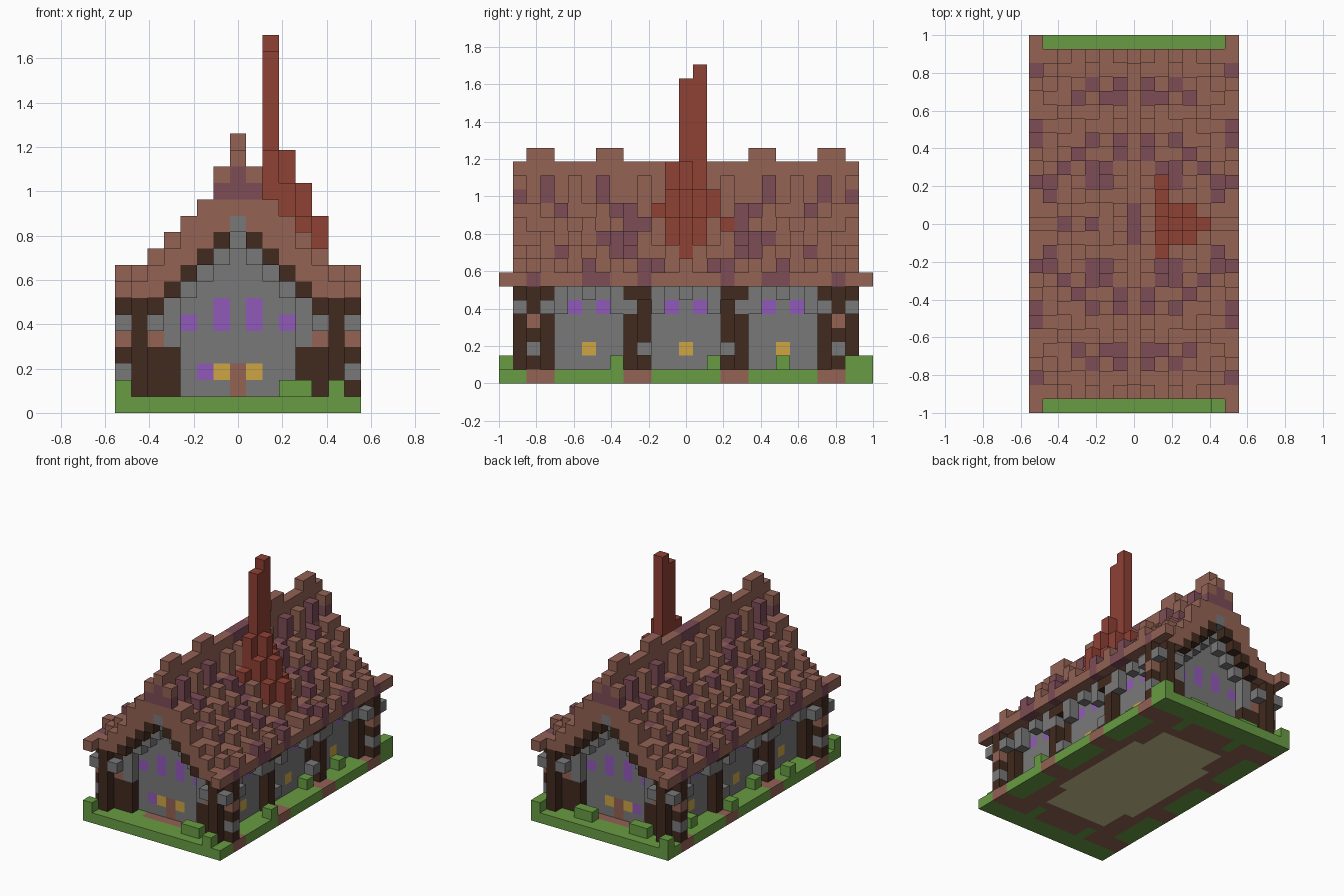
import bpy
import bmesh

cube = bpy.data.objects.get("Cube")
if cube:
    bpy.data.objects.remove(cube, do_unlink=True)

S = 2 / 27  # edge of one block


def linear(c):
    c /= 255
    return c / 12.92 if c <= 0.04045 else ((c + 0.055) / 1.055) ** 2.4


PALETTE = {
    "grass": (104, 156, 67),
    "roof_brown": (147, 98, 84),
    "roof_plum": (124, 76, 86),
    "stone_grey": (121, 121, 121),
    "dark_timber": (65, 42, 31),
    "window_violet": (145, 90, 184),
    "lamp_yellow": (205, 166, 67),
    "brick_red": (143, 65, 53),
    "floor_tan": (205, 195, 146),
}
names = list(PALETTE)
materials = []
for name, rgb in PALETTE.items():
    m = bpy.data.materials.new(name)
    m.use_nodes = True
    col = [linear(c) for c in rgb] + [1]
    m.diffuse_color = col
    bsdf = m.node_tree.nodes["Principled BSDF"]
    bsdf.inputs["Base Color"].default_value = col
    bsdf.inputs["Roughness"].default_value = 0.9
    materials.append(m)

blocks = {}  # (i, j, k) -> (part, colour)


def put(part, colour, i, j, k):
    blocks[i, j, k] = (part, colour)


def column(part, colour, i, j, k0, k1):
    for k in range(k0, k1 + 1):
        put(part, colour, i, j, k)


def mirrored(i, j):
    return {(a, b) for a in (i, -i) for b in (j, -j)}


# Ground slab with paved wall footings and an inner floor
for i in range(-7, 8):
    for j in range(-13, 14):
        a, b = abs(i), abs(j)
        colour = "grass"
        if (a <= 5 and b <= 9) or (b in (3, 4, 10, 11) and a >= 4) or (a <= 2 and b <= 11):
            colour = "roof_brown"
        if (a <= 3 and b <= 8) or (a <= 4 and b <= 5):
            colour = "floor_tan"
        put("ground", colour, i, j, 0)

# Side walls with windows and low lamps, corbelled out under the eaves
for s in (-1, 1):
    for j in range(-10, 11):
        column("side_walls", "stone_grey", s * 5, j, 1, 6)
        if abs(j) in (1, 6, 8):
            put("side_walls", "window_violet", s * 5, j, 5)
        else:
            put("side_walls", "stone_grey", s * 6, j, 6)
        if abs(j) in (2, 5, 9):
            put("side_walls", "stone_grey", s * 6, j, 5)
        if abs(j) in (0, 7):
            put("side_walls", "lamp_yellow", s * 5, j, 2)

# Gable walls set back between the posts, with windows, lamps and a door
for s in (-1, 1):
    for i in range(-4, 5):
        a = abs(i)
        column("gable_walls", "stone_grey", i, s * 10, 1, 11 - a)
        # stone steps and rake beam under the roof overhang
        column("gable_walls", "stone_grey", i, s * 11, 10 - a, 11 - a)
        put("rake_beams", "dark_timber", i, s * 12, 11 - a)
        if a == 1:
            column("gable_walls", "window_violet", i, s * 10, 5, 6)
            put("gable_walls", "lamp_yellow", i, s * 10, 2)
        if a == 3:
            put("gable_walls", "window_violet", i, s * 10, 5)
        if a == 4:
            column("gable_walls", "stone_grey", i, s * 11, 4, 6)
            column("gable_walls", "dark_timber", i, s * 11, 1, 3)
    column("gable_walls", "roof_brown", 0, s * 10, 1, 2)
    put("gable_walls", "window_violet", -2, s * 10, 2)
    put("gable_walls", "stone_grey", 0, s * 12, 11)

# Cross-shaped corner posts with stones set into the angles
for ci, cj in mirrored(6, 11):
    si, sj = (1 if ci > 0 else -1), (1 if cj > 0 else -1)
    for di, dj in ((0, 0), (1, 0), (-1, 0), (0, 1), (0, -1)):
        column("corner_posts", "dark_timber", ci + di, cj + dj, 1, 6)
    for di, dj in ((1, 1), (1, -1), (-1, 1)):
        put("corner_posts", "stone_grey", ci + di * si, cj + dj * sj, 5)
    for di in (1, -1):
        put("corner_posts", "roof_brown", ci + di * si, cj, 4)
    put("corner_posts", "stone_grey", ci + si, cj, 2)

# Middle side posts
for i, j in mirrored(6, 4):
    si, inner_j = (1 if i > 0 else -1), (3 if j > 0 else -3)
    column("middle_posts", "dark_timber", i, j, 1, 6)
    column("middle_posts", "dark_timber", i - si, inner_j, 1, 6)
    put("middle_posts", "dark_timber", i, inner_j, 6)
    put("middle_posts", "stone_grey", i, inner_j, 2)
    put("middle_posts", "stone_grey", i, j, 5)

# Grass tufts
for i, j in ((-7, -13), (3, -12), (4, -12), (6, -13), (7, -5), (6, 2), (6, 7),
             (7, 12), (7, 13), (-7, 13), (-3, 12), (-4, 12), (-7, 3), (-6, -2),
             (-7, -6), (-6, 8), (2, 12), (3, 12)):
    put("grass_tufts", "grass", i, j, 1)

# Stepped roof with raised shingles and plum patches
PLUM = {(7, 11), (7, 7), (7, 6), (7, 3), (6, 3), (5, 0), (3, 0), (0, 0), (0, 1), (3, 3),
        (3, 4), (4, 5), (3, 6), (4, 9), (3, 10), (2, 9), (1, 10), (1, 9), (1, 6), (1, 5),
        (2, 4), (2, 3), (5, 4), (6, 2)}
for i in range(-7, 8):
    a = abs(i)
    for j in range(-12, 13):
        b = abs(j)
        low = max(12 - a, 7)
        top = max(13 - a, 7)
        if a == 0:
            top = 16 if b in (5, 6, 10, 11) else 15
        elif (b == 12 and a < 4) or (b < 12 and (a * 5 + b * 3) % 7 < 3):
            top = 8 if a == 7 else 14 - a + (a == 1)
        column("roof", "roof_brown", i, j, low, top)
        if (a, b) in PLUM:
            column("roof", "roof_plum", i, j, max(low, top - 1), top)
        if b == 12 and a <= 1:
            put("roof", "roof_plum", i, j, 13)
            put("roof", "roof_plum" if a == 0 else "roof_brown", i, j, 14)
for i, j in mirrored(7, 13):
    put("roof", "roof_brown", i, j, 7)

# Chimney stack with stepped base: (i, j) -> top block
CHIMNEY = {(2, -2): 12, (2, -1): 15, (2, 0): 21, (2, 1): 22, (2, 2): 13, (2, 3): 11,
           (3, -1): 13, (3, 0): 15, (3, 1): 13, (4, -1): 11, (4, 0): 13, (4, 1): 11,
           (5, 0): 11}
for (i, j), top in CHIMNEY.items():
    for k in range(top + 1, 16):
        blocks.pop((i, j, k), None)
    column("chimney", "brick_red", i, j, max(13 - i, 9), top)
blocks.pop((3, 3, 11), None)

# Turn the blocks of each part into one mesh made of exposed faces only
AXES = ((1, 0, 0), (0, 1, 0), (0, 0, 1))
for part in dict.fromkeys(p for p, c in blocks.values()):
    bm = bmesh.new()
    verts = {}

    def corner(p):
        if p not in verts:
            verts[p] = bm.verts.new(((p[0] - 0.5) * S, (p[1] - 0.5) * S, p[2] * S))
        return verts[p]

    for pos, (owner, colour) in blocks.items():
        if owner != part:
            continue
        for ax in range(3):
            u, v = AXES[(ax + 1) % 3], AXES[(ax + 2) % 3]
            for sign in (1, -1):
                if tuple(p + sign * d for p, d in zip(pos, AXES[ax])) in blocks:
                    continue
                o = [p + d * (sign > 0) for p, d in zip(pos, AXES[ax])]
                quad = [corner(tuple(o[n] + s * u[n] + t * v[n] for n in range(3)))
                        for s, t in ((0, 0), (1, 0), (1, 1), (0, 1))]
                face = bm.faces.new(quad if sign > 0 else quad[::-1])
                face.material_index = names.index(colour)
    mesh = bpy.data.meshes.new(part)
    bm.to_mesh(mesh)
    bm.free()
    for m in materials:
        mesh.materials.append(m)
    bpy.context.scene.collection.objects.link(bpy.data.objects.new(part, mesh))
